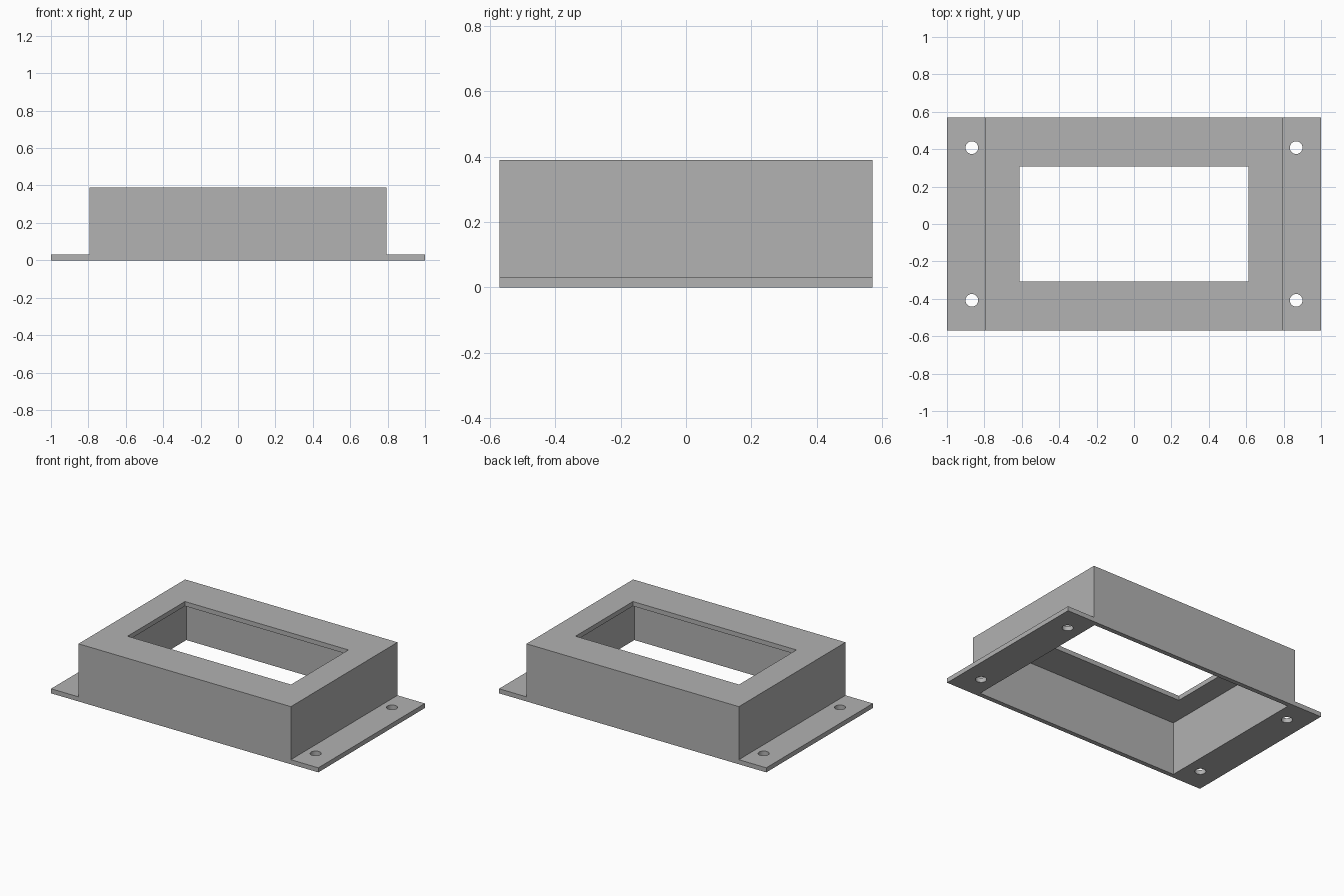
import bpy, bmesh
from mathutils import Matrix, Vector

old = bpy.data.objects.get("Cube")
if old:
    bpy.data.objects.remove(old, do_unlink=True)

# Main dimensions
HALF_X, HALF_Y, HEIGHT = 1.0, 0.57, 0.39
BODY_X, WALL = 0.795, 0.031
WINDOW_X, WINDOW_Y = 0.612, 0.307
HOLE_X, HOLE_Y, HOLE_R = 0.867, 0.408, 0.034

grey = bpy.data.materials.new("mid grey")
grey.use_nodes = True
grey.diffuse_color = (0.445, 0.445, 0.445, 1)
grey.node_tree.nodes["Principled BSDF"].inputs["Base Color"].default_value = grey.diffuse_color


def make_object(name, bm):
    bmesh.ops.recalc_face_normals(bm, faces=bm.faces)
    mesh = bpy.data.meshes.new(name)
    bm.to_mesh(mesh)
    bm.free()
    mesh.materials.append(grey)
    obj = bpy.data.objects.new(name, mesh)
    bpy.context.collection.objects.link(obj)
    return obj


def box(name, half_x, half_y, low, high):
    bm = bmesh.new()
    place = Matrix.Translation((0, 0, (low + high) / 2))
    size = Matrix.Diagonal((2 * half_x, 2 * half_y, high - low, 1))
    bmesh.ops.create_cube(bm, size=1, matrix=place @ size)
    return make_object(name, bm)


def cut(target, cutter):
    cutter.hide_render = True
    mod = target.modifiers.new("cut", "BOOLEAN")
    mod.operation = "DIFFERENCE"
    mod.solver = "EXACT"
    mod.object = cutter
    bpy.context.view_layer.objects.active = target
    bpy.ops.object.modifier_apply(modifier=mod.name)
    bpy.data.objects.remove(cutter, do_unlink=True)


# Flanged housing: stepped front profile extruded to the back
right_half = [(HALF_X, 0), (HALF_X, WALL), (BODY_X, WALL), (BODY_X, HEIGHT)]
profile = right_half + [(-x, z) for x, z in reversed(right_half)]
bm = bmesh.new()
face = bm.faces.new([bm.verts.new((x, -HALF_Y, z)) for x, z in profile])
extruded = bmesh.ops.extrude_face_region(bm, geom=[face])["geom"]
bmesh.ops.translate(bm, vec=Vector((0, 2 * HALF_Y, 0)),
                    verts=[g for g in extruded if isinstance(g, bmesh.types.BMVert)])
housing = make_object("flanged_housing", bm)

# Hollow underside and top window
cut(housing, box("cavity_cutter", BODY_X - WALL, HALF_Y - WALL, -0.1, HEIGHT - WALL))
cut(housing, box("window_cutter", WINDOW_X, WINDOW_Y, 0.2, 0.6))

# Screw holes in the flanges
bm = bmesh.new()
for sx in (-1, 1):
    for sy in (-1, 1):
        bmesh.ops.create_cone(bm, cap_ends=True, segments=32, radius1=HOLE_R,
                              radius2=HOLE_R, depth=0.2,
                              matrix=Matrix.Translation((sx * HOLE_X, sy * HOLE_Y, 0)))
cut(housing, make_object("screw_hole_cutter", bm))

# Smooth hole walls, crisp edges elsewhere
bpy.ops.object.select_all(action="DESELECT")
housing.select_set(True)
bpy.context.view_layer.objects.active = housing
bpy.ops.object.shade_smooth_by_angle()
